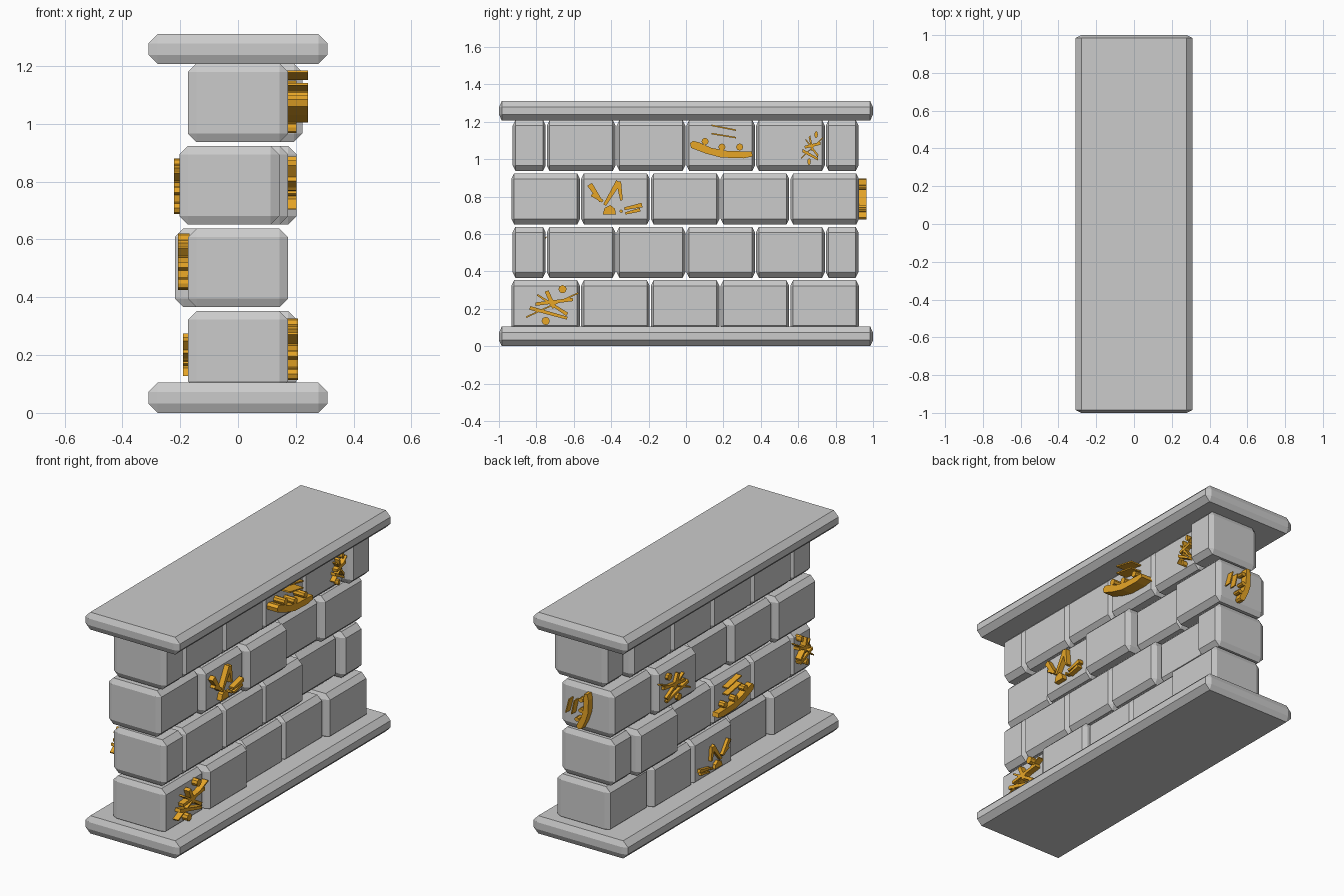
import bpy, bmesh, math
from mathutils import Vector

if "Cube" in bpy.data.objects:
    bpy.data.objects.remove(bpy.data.objects["Cube"])

def finish(bm, name, mat=None):
    bmesh.ops.recalc_face_normals(bm, faces=bm.faces)
    me = bpy.data.meshes.new(name)
    bm.to_mesh(me)
    bm.free()
    ob = bpy.data.objects.new(name, me)
    bpy.context.collection.objects.link(ob)
    if mat:
        me.materials.append(mat)
    return ob

def chamfer_box(name, lo, hi, cut, cut_y):
    """Box with flat chamfers; the chamfer is cut_y deep along y, cut along x and z."""
    k = cut / cut_y
    size = [h - l for l, h in zip(lo, hi)]
    mid = Vector([(l + h) / 2 for l, h in zip(lo, hi)])
    bm = bmesh.new()
    bmesh.ops.create_cube(bm, size=1)
    bmesh.ops.scale(bm, vec=(size[0], size[1] * k, size[2]), verts=bm.verts)
    bmesh.ops.bevel(bm, geom=bm.edges[:], offset=cut, segments=1, profile=0.5, affect='EDGES')
    bmesh.ops.scale(bm, vec=(1, 1 / k, 1), verts=bm.verts)
    bmesh.ops.translate(bm, vec=mid, verts=bm.verts)
    return finish(bm, name)

# Base and cap slabs
chamfer_box("base_slab", (-0.31, -1, 0), (0.31, 1, 0.105), 0.032, 0.015)
chamfer_box("cap_slab", (-0.31, -1, 1.207), (0.31, 1, 1.31), 0.032, 0.015)

# Four courses of bricks in running bond, a few pushed out of line
full = [-0.937 + 0.373 * i for i in range(6)]
half = [-0.93] + [-0.747 + 0.373 * i for i in range(5)] + [0.925]
shift = {(0, 1): 0.03, (0, 4): 0.03, (1, 4): -0.045, (2, 0): -0.03,
         (2, 2): 0.03, (2, 3): -0.03, (3, 5): 0.05}
for row in range(4):
    ys = half if row % 2 else full
    z0 = 0.08 + 0.2855 * row
    for i in range(len(ys) - 1):
        s = shift.get((row, i), 0)
        chamfer_box(f"brick_{row + 1}_{i + 1}", (-0.173 + s, ys[i] + 0.003, z0),
                    (0.173 + s, ys[i + 1] - 0.003, z0 + 0.273), 0.03, 0.015)

# Carved ornaments, outlined in hundredths of a unit
orange = bpy.data.materials.new("orange")
orange.diffuse_color = (0.8, 0.38, 0.02, 1)
orange.use_nodes = True
orange.node_tree.nodes["Principled BSDF"].inputs["Base Color"].default_value = orange.diffuse_color

def stroke(x1, y1, x2, y2, w, w2=None):
    w2 = w if w2 is None else w2
    d = Vector((x2 - x1, y2 - y1)).normalized()
    n = Vector((-d.y, d.x)) / 2
    return [(x1 + n.x * w, y1 + n.y * w), (x1 - n.x * w, y1 - n.y * w),
            (x2 - n.x * w2, y2 - n.y * w2), (x2 + n.x * w2, y2 + n.y * w2)]

def disc(x, y, r):
    return [(x + r * math.cos(a * math.pi / 4), y + r * math.sin(a * math.pi / 4)) for a in range(8)]

hull = [[(-16.5, -1), (-15, 0.3), (-12, -0.4), (-5, -3.5), (3, -5), (16.5, -5.5), (17, -8),
         (12, -9), (0, -8.6), (-8, -6.5), (-16, -3.5)],
        disc(-8.5, 0, 1.9), disc(0.5, -3, 1.9), disc(10, -3, 1.9),
        stroke(-5, 8.6, 8, 6, 0.8), stroke(-5, 4.2, 8, 2, 0.8)]
burst = [disc(8.5, 9, 2.2), disc(-0.5, -8, 2.2), stroke(-11, -6, 17, 7, 0.8),
         stroke(-5, 6, 11, -4.5, 0.9, 2), stroke(-9, -1, 11, -6.5, 2, 1.6),
         stroke(0, 8, 4, -1, 2.2), stroke(-6, 1, 14, 3.5, 1.8)]
fan = [stroke(-14, 7, -8, -2, 3, 1.8), stroke(-13, 1.5, -7, -2, 1.6),
       stroke(1.5, 8.5, -6, -4, 3, 1.6), stroke(1.5, 8.5, 3, -1.5, 2.6, 1.4),
       stroke(14, -4, 4.5, -6, 2.4, 1.4), stroke(13, -6.5, 5, -8.5, 2, 1.2),
       [(-7, -9), (-6, -5.5), (-3, -4), (-0.5, -6), (0, -9)], disc(2.8, -7.3, 0.9)]

def ornament(name, shapes, at, u, v, out, depth):
    """Extrude outlines from point at, using u and v as surface axes."""
    at, u, v, out = Vector(at), Vector(u), Vector(v), Vector(out)
    bm = bmesh.new()
    for pts in shapes:
        rings = [[bm.verts.new(at + (u * a + v * b) * 0.01 + out * d) for a, b in pts]
                 for d in (-0.005, depth)]
        bm.faces.new(rings[0])
        bm.faces.new(rings[1])
        for i in range(len(pts)):
            j = (i + 1) % len(pts)
            bm.faces.new((rings[0][i], rings[0][j], rings[1][j], rings[1][i]))
    finish(bm, name, orange)

R, L, B = (1, 0, 0), (-1, 0, 0), (0, 1, 0)
# Right side
ornament("hull_ornament_right", hull, (0.173, 0.187, 1.095), (0, 1, 0), (0, 0, 1), R, 0.07)
ornament("burst_ornament_right_top", burst, (0.173, 0.66, 1.055), (0, 0.42, 0), (0, 0, 0.85), R, 0.03)
ornament("fan_ornament_right", fan, (0.173, -0.375, 0.795), (0, 1, 0), (0, 0, 1), R, 0.03)
ornament("burst_ornament_right_base", burst, (0.173, -0.745, 0.215), (0, 1, 0), (0, 0, 1), R, 0.035)
# Left side
ornament("burst_ornament_left", burst, (-0.203, 0.38, 0.78), (0, 1, 0), (0, 0, 0.9), L, 0.018)
ornament("hull_ornament_left", hull, (-0.173, -0.175, 0.515), (0, 1, 0), (0, 0, 1), L, 0.035)
ornament("burst_ornament_left_front", burst, (-0.173, -0.84, 0.52), (0, 0.55, 0), (0, 0, 0.9), L, 0.035)
ornament("fan_ornament_left", fan, (-0.173, 0, 0.2), (0, 1, 0), (0, 0, 0.8), L, 0.018)
# Back end
ornament("hull_ornament_back", hull, (0.04, 0.923, 0.785), (0, 0, 0.65), (0.85, 0, 0), B, 0.042)
